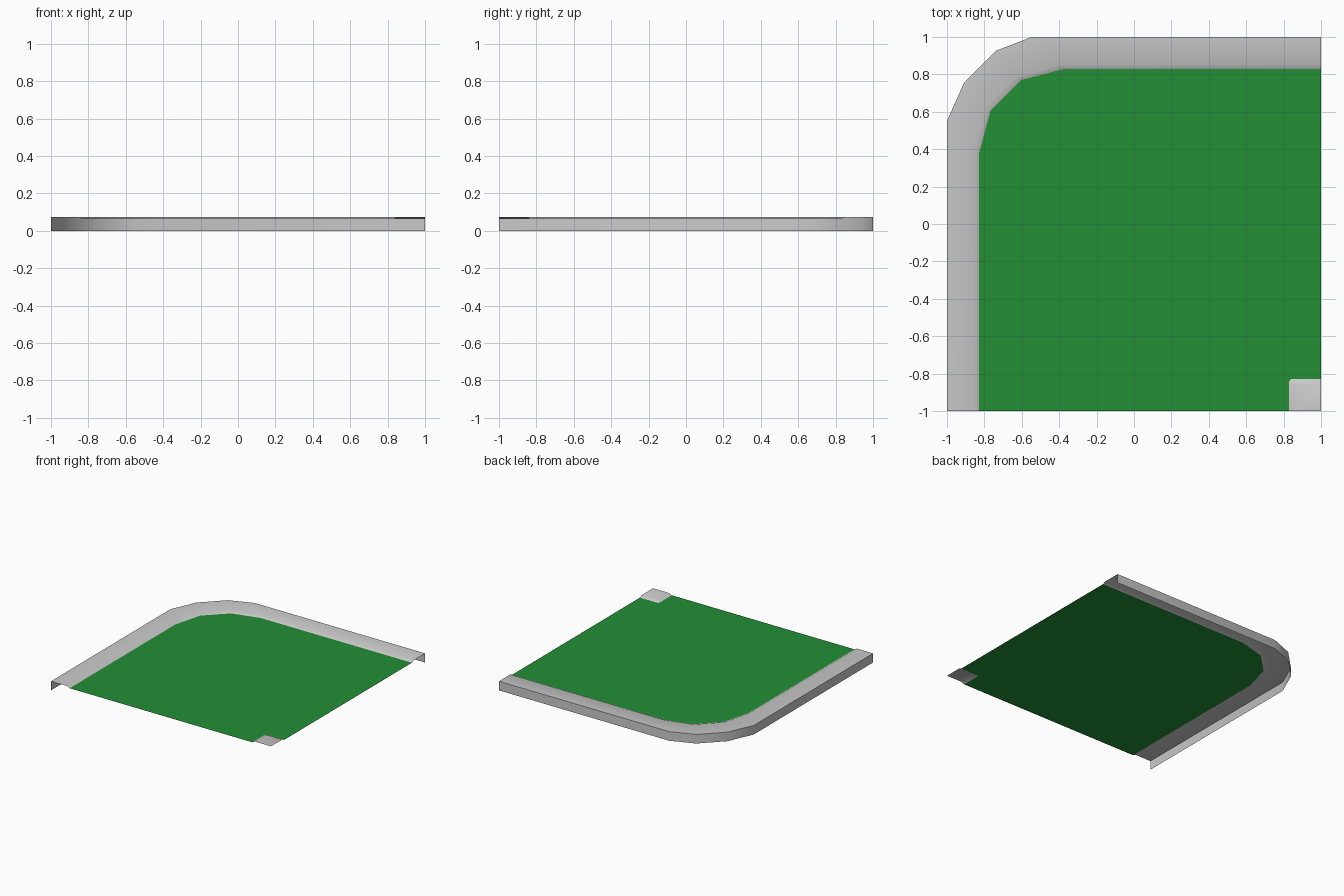
import bpy, math

if "Cube" in bpy.data.objects:
    bpy.data.objects.remove(bpy.data.objects["Cube"])

TOP, BED = 0.075, 0.063   # kerb height and green surface height


def material(name, rgb):
    m = bpy.data.materials.new(name)
    m.diffuse_color = (*rgb, 1)
    m.use_nodes = True
    m.node_tree.nodes["Principled BSDF"].inputs["Base Color"].default_value = m.diffuse_color
    return m


grey = material("kerb grey", (0.59, 0.59, 0.59))
green = material("grass green", (0.017, 0.275, 0.036))


def at(path, z):
    return [(x, y, z) for x, y in path]


def make(name, verts, faces, mat):
    me = bpy.data.meshes.new(name)
    me.from_pydata(verts, [], faces)
    me.materials.append(mat)
    ob = bpy.data.objects.new(name, me)
    bpy.context.collection.objects.link(ob)
    bpy.ops.object.select_all(action='DESELECT')
    ob.select_set(True)
    bpy.context.view_layer.objects.active = ob
    bpy.ops.object.shade_smooth_by_angle(angle=math.radians(28))
    return ob


def bridge(rows):
    """Vertices and quads joining successive paths of equal length."""
    n = len(rows[0])
    faces = [(r * n + i, (r + 1) * n + i, (r + 1) * n + i + 1, r * n + i + 1)
             for r in range(len(rows) - 1) for i in range(n - 1)]
    return sum(rows, []), faces


# Rounded kerb: outer wall, flat top, sloped inner lip
outer = [(-1, -1), (-1, .55), (-.908, .757), (-.739, .926), (-.547, 1), (1, 1)]
lip_top = [(-.853, -1), (-.853, .396), (-.792, .625), (-.623, .793), (-.395, .853), (1, .853)]
lip_low = [(-.83, -1), (-.83, .372), (-.767, .606), (-.602, .77), (-.37, .83), (1, .83)]
make("kerb", *bridge([at(outer, 0), at(outer, TOP), at(lip_top, TOP), at(lip_low, BED)]), grey)

# Small raised corner block with a sloped lip
block_low = [(1, -.83), (.84, -.83), (.83, -.84), (.83, -1)]
block_top = [(1, -.853), (.857, -.853), (.853, -.857), (.853, -1)]
verts, faces = bridge([at(block_top, TOP), at(block_low, BED)])
verts.append((1, -1, TOP))
faces.append((8, 0, 1, 2, 3))
make("corner_block", verts, faces, grey)

# Green bed filling the space between kerb and block
bed = at((lip_low + block_low)[::-1], BED)
make("green_bed", bed, [tuple(range(len(bed)))], green)
